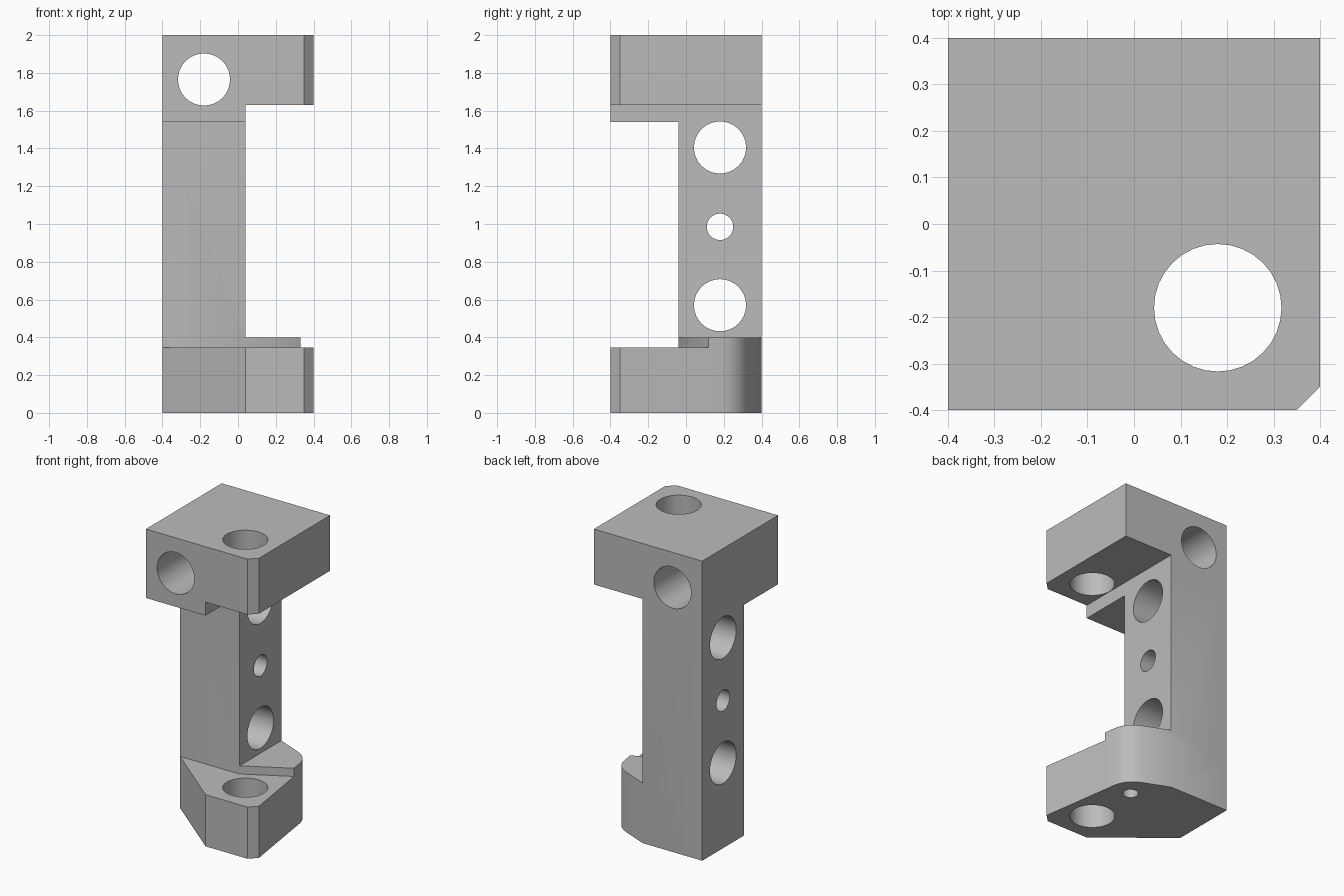
import bpy, bmesh
from math import radians
from mathutils import Vector

cube = bpy.data.objects.get("Cube")
if cube:
    bpy.data.objects.remove(cube, do_unlink=True)

grey = bpy.data.materials.new("plain grey")
grey.use_nodes = True
colour = (0.5, 0.5, 0.5, 1)
grey.diffuse_color = colour
grey.node_tree.nodes["Principled BSDF"].inputs["Base Color"].default_value = colour


def prism(name, outline, low, high):
    """Extrude a flat outline from one height to another."""
    bm = bmesh.new()
    face = bm.faces.new([bm.verts.new((x, y, low)) for x, y in outline])
    moved = bmesh.ops.extrude_face_region(bm, geom=[face])["geom"]
    verts = [v for v in moved if isinstance(v, bmesh.types.BMVert)]
    bmesh.ops.translate(bm, vec=(0, 0, high - low), verts=verts)
    bmesh.ops.recalc_face_normals(bm, faces=bm.faces)
    mesh = bpy.data.meshes.new(name)
    bm.to_mesh(mesh)
    bm.free()
    mesh.materials.append(grey)
    obj = bpy.data.objects.new(name, mesh)
    bpy.context.collection.objects.link(obj)
    return obj


def drill(name, centre, radius, axis, length=3):
    """Cylinder used to bore a hole along an axis."""
    turn = Vector((0, 0, 1)).rotation_difference(Vector(axis)).to_euler()
    bpy.ops.mesh.primitive_cylinder_add(vertices=32, radius=radius, depth=length,
                                        location=centre, rotation=turn)
    obj = bpy.context.object
    obj.name = name
    obj.hide_render = True
    obj.data.materials.append(grey)
    return obj


def combine(target, tool, operation):
    bpy.context.view_layer.objects.active = target
    mod = target.modifiers.new(operation, "BOOLEAN")
    mod.operation = operation
    mod.solver = "EXACT"
    mod.object = tool
    bpy.ops.object.modifier_apply(modifier=mod.name)
    bpy.data.objects.remove(tool, do_unlink=True)


# Rounded back corner of the foot
start, corner, end = Vector((0.32, 0.19)), Vector((0.305, 0.289)), Vector((0.21, 0.329))
steps = 8
curve = [tuple(start.lerp(corner, i / steps).lerp(corner.lerp(end, i / steps), i / steps))
         for i in range(steps + 1)]

# Upright column, head, rib below the head, foot and raised step
bracket = prism("bracket", [(-0.4, -0.04), (0.04, -0.04), (0.04, 0.4), (-0.4, 0.4)], 0, 2)
head = prism("head", [(-0.4, -0.4), (0.35, -0.4), (0.4, -0.35), (0.4, 0.4), (-0.4, 0.4)], 1.63, 2)
rib = prism("rib", [(-0.4, -0.4), (0.04, -0.4), (0.04, 0.4), (-0.4, 0.4)], 1.54, 2)
foot = prism("foot", [(-0.4, -0.04), (0.04, -0.4), (0.35, -0.4), (0.4, -0.35), (0.33, 0.12)]
             + curve + [(0.04, 0.4), (-0.4, 0.4)], 0, 0.345)
step = prism("step", [(0.04, -0.04), (0.33, 0.12)] + curve + [(0.04, 0.4), (-0.1, 0.3)], 0, 0.4)
for part in (head, rib, foot, step):
    combine(bracket, part, "UNION")

# Bored holes: three across the column, one through the head, one down, one blind
holes = [drill("side_hole", (0, 0.18, z), r, (1, 0, 0))
         for z, r in ((1.405, 0.138), (0.985, 0.07), (0.57, 0.138))]
holes.append(drill("front_hole", (-0.18, 0, 1.765), 0.138, (0, 1, 0)))
holes.append(drill("vertical_hole", (0.18, -0.18, 1), 0.137, (0, 0, 1)))
holes.append(drill("blind_hole", (0.18, 0.18, 0), 0.048, (0, 0, 1), 0.5))
for hole in holes:
    combine(bracket, hole, "DIFFERENCE")

# Smooth hole walls, sharp edges elsewhere
bpy.ops.object.select_all(action="DESELECT")
bracket.select_set(True)
bpy.context.view_layer.objects.active = bracket
bpy.ops.object.shade_smooth_by_angle(angle=radians(30))
